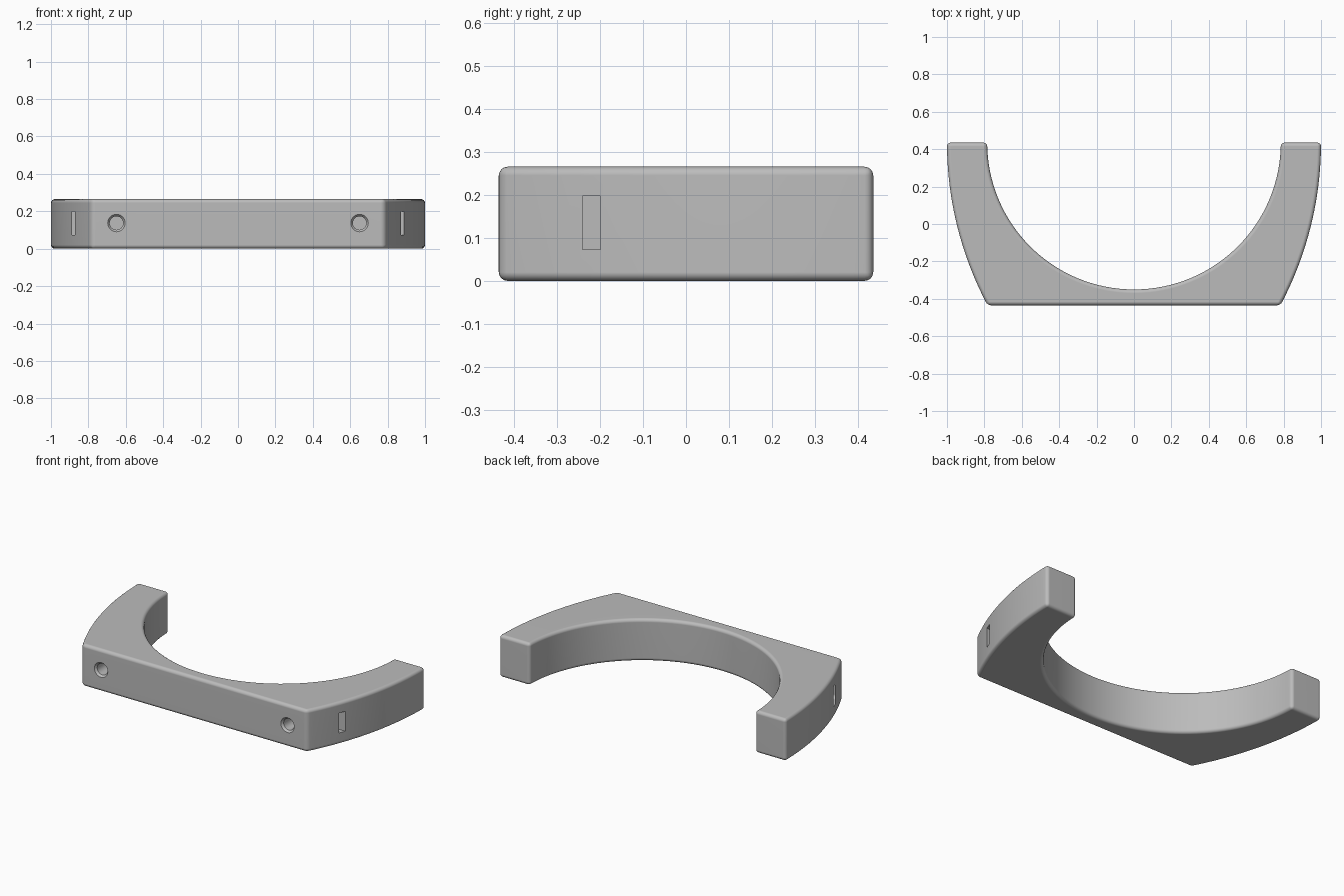
import bpy
import bmesh
from math import cos, sin, pi, radians, asin
from mathutils import Matrix

cube = bpy.data.objects.get("Cube")
if cube:
    bpy.data.objects.remove(cube, do_unlink=True)

HEIGHT = 0.265
BACK, FRONT = 0.435, -0.435
INNER_R = 0.785
OUTER_R = 1.85

grey = bpy.data.materials.new("Plain grey")
grey.use_nodes = True
colour = (0.5, 0.5, 0.5, 1)
grey.diffuse_color = colour
grey.node_tree.nodes["Principled BSDF"].inputs["Base Color"].default_value = colour


def add_object(name, bm):
    bmesh.ops.recalc_face_normals(bm, faces=bm.faces[:])
    mesh = bpy.data.meshes.new(name)
    bm.to_mesh(mesh)
    bm.free()
    mesh.materials.append(grey)
    obj = bpy.data.objects.new(name, mesh)
    bpy.context.collection.objects.link(obj)
    return obj


def apply(obj, modifier):
    bpy.ops.object.select_all(action="DESELECT")
    obj.select_set(True)
    bpy.context.view_layer.objects.active = obj
    bpy.ops.object.modifier_apply(modifier=modifier.name)


# Cradle outline: flat front, curved outer sides, half-round opening
sweep = asin((BACK - FRONT) / OUTER_R)
steps = 20
right_side = [(1 - OUTER_R + OUTER_R * cos(sweep * i / steps),
               BACK - OUTER_R * sin(sweep * i / steps)) for i in range(steps + 1)]
left_side = [(-x, y) for x, y in reversed(right_side)]
arc = 64
opening = [(-INNER_R * cos(pi * i / arc), BACK - INNER_R * sin(pi * i / arc))
           for i in range(arc + 1)]
bm = bmesh.new()
base = bm.faces.new([bm.verts.new((x, y, 0)) for x, y in right_side + left_side + opening])
extruded = bmesh.ops.extrude_face_region(bm, geom=[base])["geom"]
bmesh.ops.translate(bm, vec=(0, 0, HEIGHT),
                    verts=[v for v in extruded if isinstance(v, bmesh.types.BMVert)])
cradle = add_object("cradle", bm)

# Rounded edges
bevel = cradle.modifiers.new("Rounded edges", "BEVEL")
bevel.width = 0.02
bevel.segments = 4
bevel.limit_method = "ANGLE"
bevel.angle_limit = radians(30)
apply(cradle, bevel)


def round_cutter(name, x, y0, y1, r0, r1):
    bm = bmesh.new()
    place = Matrix.Translation((x, (y0 + y1) / 2, 0.137)) @ Matrix.Rotation(-pi / 2, 4, "X")
    bmesh.ops.create_cone(bm, cap_ends=True, segments=40, radius1=r0, radius2=r1,
                          depth=y1 - y0, matrix=place)
    return add_object(name, bm)


def slot_cutter(name, x):
    bm = bmesh.new()
    place = Matrix.Translation((x, -0.22, 0.135)) @ Matrix.Diagonal((0.4, 0.042, 0.125, 1))
    bmesh.ops.create_cube(bm, size=1, matrix=place)
    return add_object(name, bm)


# Chamfered bolt holes in the front, meeting nut slots in the outer sides
for side in (-1, 1):
    cutters = [
        round_cutter("hole_cutter", side * 0.65, FRONT - 0.05, -0.14, 0.036, 0.036),
        round_cutter("chamfer_cutter", side * 0.65, FRONT - 0.01, FRONT + 0.015, 0.055, 0.034),
        slot_cutter("slot_cutter", side * 0.79),
    ]
    for cutter in cutters:
        cutter.hide_render = True
        cut = cradle.modifiers.new("Cut", "BOOLEAN")
        cut.operation = "DIFFERENCE"
        cut.solver = "EXACT"
        cut.object = cutter
        apply(cradle, cut)
        bpy.data.objects.remove(cutter, do_unlink=True)

# Smooth curves with crisp cut edges
bpy.ops.object.select_all(action="DESELECT")
cradle.select_set(True)
bpy.context.view_layer.objects.active = cradle
bpy.ops.object.shade_smooth_by_angle(angle=radians(30))
weighted = cradle.modifiers.new("Flat faces", "WEIGHTED_NORMAL")
weighted.keep_sharp = True
